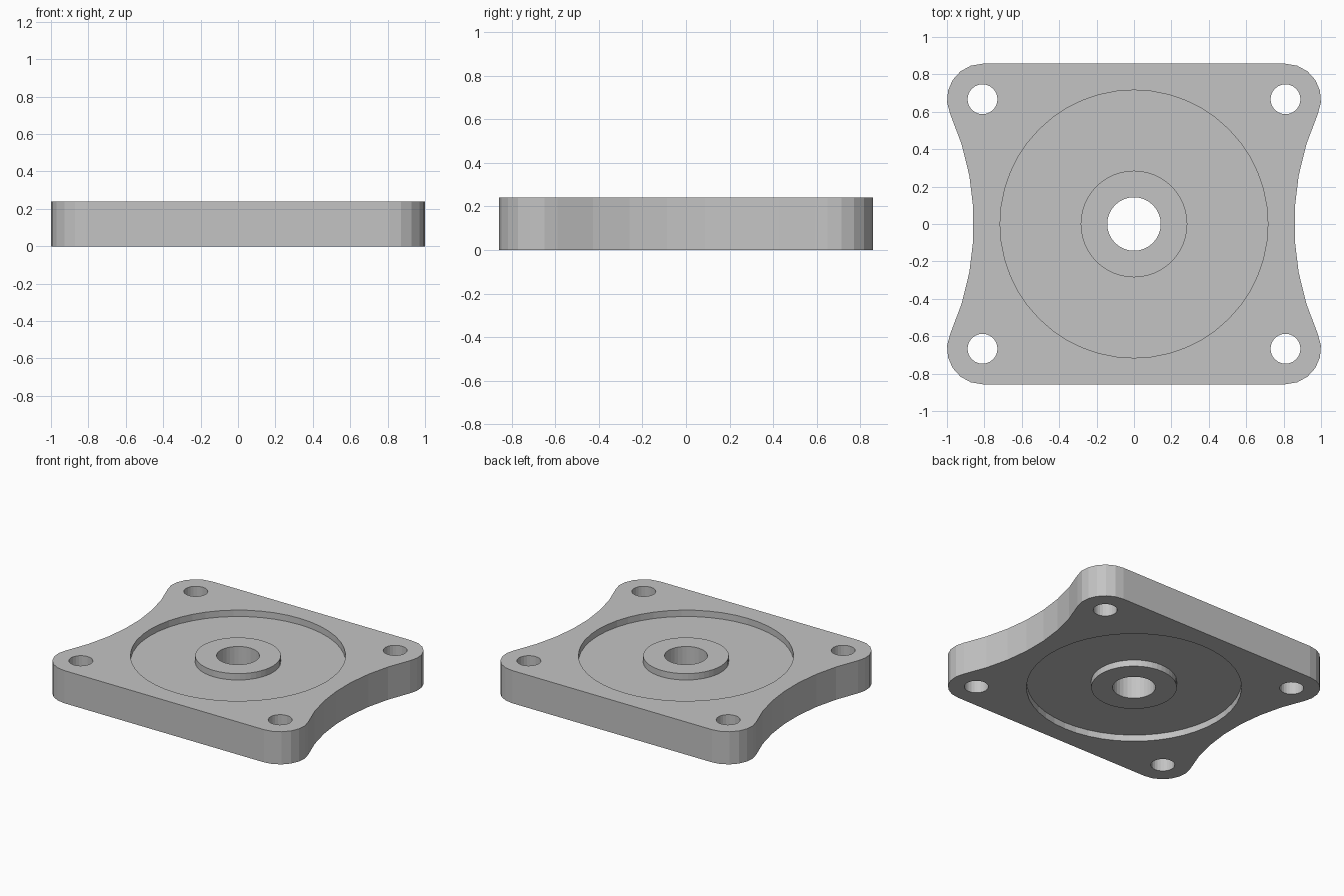
import bpy
import bmesh
from math import atan2, cos, sin, pi, radians

if "Cube" in bpy.data.objects:
    bpy.data.objects.remove(bpy.data.objects["Cube"], do_unlink=True)

THICK, DEPTH = 0.24, 0.047        # plate thickness, groove depth
CX, CY, CR = 0.81, 0.667, 0.19    # corner centre and radius
WAIST, SIDE_R = 0.857, 1.437      # half width at the waist, hollow radius

steel = bpy.data.materials.new("plain_grey")
steel.use_nodes = True
grey = (0.55, 0.55, 0.55, 1)
steel.diffuse_color = grey
steel.node_tree.nodes["Principled BSDF"].inputs["Base Color"].default_value = grey


def prism(name, rings, z0, z1):
    """Solid between two heights; a second ring makes it a hollow tube."""
    bm = bmesh.new()
    levels = [[[bm.verts.new((x, y, z)) for x, y in ring] for ring in rings]
              for z in (z0, z1)]
    n = len(rings[0])

    def bridge(a, b):
        for i in range(n):
            j = (i + 1) % n
            bm.faces.new((a[i], a[j], b[j], b[i]))

    for low, high in zip(*levels):
        bridge(low, high)
    for level in levels:
        if len(rings) == 2:
            bridge(*level)
        else:
            bm.faces.new(level[0])
    bmesh.ops.recalc_face_normals(bm, faces=bm.faces)
    mesh = bpy.data.meshes.new(name)
    bm.to_mesh(mesh)
    bm.free()
    mesh.materials.append(steel)
    obj = bpy.data.objects.new(name, mesh)
    bpy.context.collection.objects.link(obj)
    return obj


def circle(r, n, cx=0, cy=0):
    return [(cx + r * cos(2 * pi * i / n), cy + r * sin(2 * pi * i / n))
            for i in range(n)]


# Plate outline: hollow side arcs run tangent into the rounded corners
hollow_x = WAIST + SIDE_R
swing = atan2(CY, hollow_x - CX)
side = []
for i in range(8):
    a = swing * (2 * i / 7 - 1)
    side.append((hollow_x - SIDE_R * cos(a), SIDE_R * sin(a)))
corner = []
for i in range(1, 7):
    a = -swing + (radians(90) + swing) * i / 6
    corner.append((CX + CR * cos(a), CY + CR * sin(a)))
right_half = [(x, -y) for x, y in reversed(corner)] + side + corner
outline = right_half + [(-x, -y) for x, y in right_half]
plate = prism("flange_plate", [outline], 0, THICK)

# Cutters: centre bore, four bolt holes, ring groove on both faces
cutters = [prism("bore_cutter", [circle(0.143, 32)], -0.1, THICK + 0.1)]
for sx in (-1, 1):
    for sy in (-1, 1):
        cutters.append(prism("bolt_hole_cutter", [circle(0.08, 24, sx * CX, sy * CY)],
                             -0.1, THICK + 0.1))
groove = [circle(0.716, 48), circle(0.285, 48)]
cutters.append(prism("top_groove_cutter", groove, THICK - DEPTH, THICK + 0.1))
cutters.append(prism("bottom_groove_cutter", groove, -0.1, DEPTH))

bpy.context.view_layer.objects.active = plate
for cutter in cutters:
    cutter.hide_render = True
    mod = plate.modifiers.new(cutter.name, "BOOLEAN")
    mod.operation = "DIFFERENCE"
    mod.solver = "EXACT"
    mod.object = cutter
    bpy.ops.object.modifier_apply(modifier=mod.name)
    bpy.data.objects.remove(cutter, do_unlink=True)
